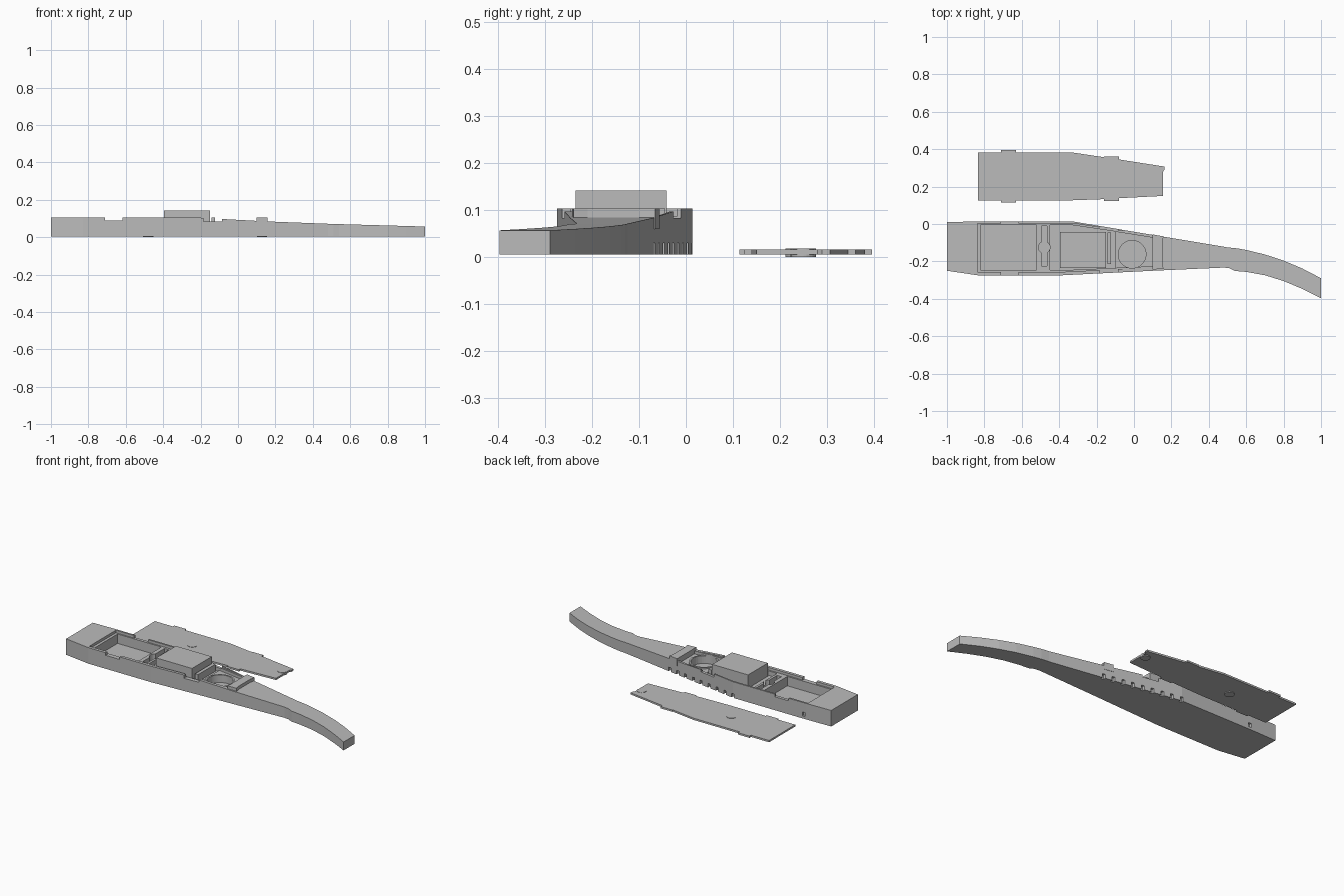
import bpy
import bmesh
import math

cube = bpy.data.objects.get("Cube")
if cube:
    bpy.data.objects.remove(cube, do_unlink=True)

grey = bpy.data.materials.new("plain_grey")
grey.use_nodes = True
grey.diffuse_color = (0.5, 0.5, 0.5, 1)
grey.node_tree.nodes["Principled BSDF"].inputs["Base Color"].default_value = (0.5, 0.5, 0.5, 1)


def finish(name, bm):
    bmesh.ops.recalc_face_normals(bm, faces=bm.faces[:])
    mesh = bpy.data.meshes.new(name)
    bm.to_mesh(mesh)
    bm.free()
    mesh.materials.append(grey)
    obj = bpy.data.objects.new(name, mesh)
    bpy.context.collection.objects.link(obj)
    return obj


def prism(name, outline, z0, z1):
    bm = bmesh.new()
    face = bm.faces.new([bm.verts.new((x, y, z0)) for x, y in outline])
    up = bmesh.ops.extrude_face_region(bm, geom=[face])["geom"]
    bmesh.ops.translate(bm, vec=(0, 0, z1 - z0),
                        verts=[v for v in up if isinstance(v, bmesh.types.BMVert)])
    return finish(name, bm)


def rect(x0, x1, y0, y1):
    return [(x0, y0), (x1, y0), (x1, y1), (x0, y1)]


def circle(x, y, r, n=40):
    return [(x + r * math.cos(math.tau * i / n), y + r * math.sin(math.tau * i / n))
            for i in range(n)]


def interp(points, x):
    for (xa, ya), (xb, yb) in zip(points, points[1:]):
        if x <= xb:
            return ya + (yb - ya) * (x - xa) / (xb - xa)
    return points[-1][1]


def cut(target, cutter):
    cutter.hide_render = True
    mod = target.modifiers.new("cut", "BOOLEAN")
    mod.operation = "DIFFERENCE"
    mod.solver = "EXACT"
    mod.object = cutter
    bpy.context.view_layer.objects.active = target
    bpy.ops.object.modifier_apply(modifier=mod.name)
    bpy.data.objects.remove(cutter, do_unlink=True)


# Body: both edges and the top height along its length
back_edge = [(-1, 0.01), (-0.83, 0.014), (-0.33, 0.014), (0.5, -0.125), (0.55, -0.13),
             (0.6, -0.139), (0.7, -0.163), (0.8, -0.196), (0.9, -0.238), (1, -0.29)]
front_edge = [(-1, -0.25), (-0.83, -0.275), (-0.4, -0.275), (0.1, -0.25), (0.48, -0.233),
              (0.51, -0.236), (0.54, -0.251), (0.6, -0.256), (0.7, -0.274), (0.8, -0.305),
              (0.9, -0.347), (1, -0.397)]
top_height = [(-1, 0.104), (-0.2, 0.104), (-0.08, 0.097), (0.16, 0.084), (0.5, 0.071), (1, 0.057)]
stations = sorted({p[0] for p in back_edge + front_edge + top_height})
bm = bmesh.new()
rings = []
for x in stations:
    a, b, h = (interp(c, x) for c in (front_edge, back_edge, top_height))
    rings.append([bm.verts.new((x, y, z)) for y, z in
                  ((a, 0.005), (b, 0.005), (b, h), (a, h))])
for r, s in zip(rings, rings[1:]):
    for i in range(4):
        j = (i + 1) % 4
        bm.faces.new((r[i], r[j], s[j], s[i]))
bm.faces.new(rings[0])
bm.faces.new(rings[-1])
body = finish("body", bm)

# Shallow recess for the cover, with notches through both walls
recess = [(-0.837, -0.256), (-0.38, -0.256), (0.13, -0.231), (0.13, -0.068),
          (-0.32, 0.003), (-0.837, 0.003)]
cut(body, prism("recess_cutter", recess, 0.088, 0.2))
cut(body, prism("notch_cutter", rect(-0.712, -0.617, -0.3, 0.05), 0.088, 0.2))
cut(body, prism("notch_cutter", rect(-0.185, -0.085, -0.3, 0.05), 0.083, 0.2))

# Rear compartment, middle shelf, keyhole slot and round well
cut(body, prism("compartment_cutter", rect(-0.82, -0.52, -0.247, -0.005), 0.03, 0.2))
shelf = [(-0.45, -0.247), (-0.38, -0.247), (-0.1, -0.235), (-0.1, -0.04),
         (-0.33, -0.006), (-0.45, -0.006)]
cut(body, prism("shelf_cutter", shelf, 0.06, 0.2))
cut(body, prism("slot_cutter", rect(-0.495, -0.465, -0.225, -0.012), 0.03, 0.2))
cut(body, prism("slot_cutter", circle(-0.48, -0.125, 0.031), 0.03, 0.2))
pocket = [(-0.12, -0.235), (0.1, -0.226), (0.1, -0.073), (-0.12, -0.038)]
cut(body, prism("pocket_cutter", pocket, 0.07, 0.2))
cut(body, prism("well_cutter", circle(-0.01, -0.162, 0.074), 0.03, 0.2))

# Row of slots low on the back side
for i in range(9):
    x = -0.33 + i * 0.061
    y = interp(back_edge, x)
    cut(body, prism("vent_cutter", rect(x - 0.009, x + 0.009, y - 0.016, y + 0.05), -0.02, 0.03))
cut(body, prism("vent_cutter", rect(-0.825, -0.805, 0, 0.05), 0.02, 0.045))

# Rim around the well
rim = prism("well_rim", circle(-0.01, -0.162, 0.084), 0.06, 0.077)
cut(rim, prism("rim_cutter", circle(-0.01, -0.162, 0.074), 0, 0.2))

# Fittings inside the body
prism("raised_box", rect(-0.395, -0.15, -0.235, -0.042), 0.05, 0.142)
prism("upright_plate", rect(-0.143, -0.122, -0.215, -0.045), 0.05, 0.104)
prism("cross_block", [(0.1, -0.243), (0.158, -0.24), (0.152, -0.21), (0.152, -0.1),
                      (0.158, -0.066), (0.1, -0.056)], 0.06, 0.104)

# Separate cover plate with locating tabs
cover = [(-0.835, 0.125), (-0.712, 0.125), (-0.712, 0.114), (-0.632, 0.114), (-0.632, 0.125),
         (-0.38, 0.125), (-0.16, 0.133), (-0.16, 0.124), (-0.08, 0.124), (-0.08, 0.138),
         (0.155, 0.15), (0.155, 0.28), (0.163, 0.29), (0.163, 0.307), (-0.08, 0.345), (-0.08, 0.361),
         (-0.16, 0.361), (-0.16, 0.357), (-0.32, 0.381), (-0.632, 0.381), (-0.632, 0.396),
         (-0.712, 0.396), (-0.712, 0.381), (-0.835, 0.381)]
prism("cover_plate", cover, 0.005, 0.016)
prism("cover_stud", circle(-0.48, 0.24, 0.028, 24), 0, 0.018)
prism("cover_catch", circle(0.128, 0.25, 0.027, 24), 0, 0.018)
